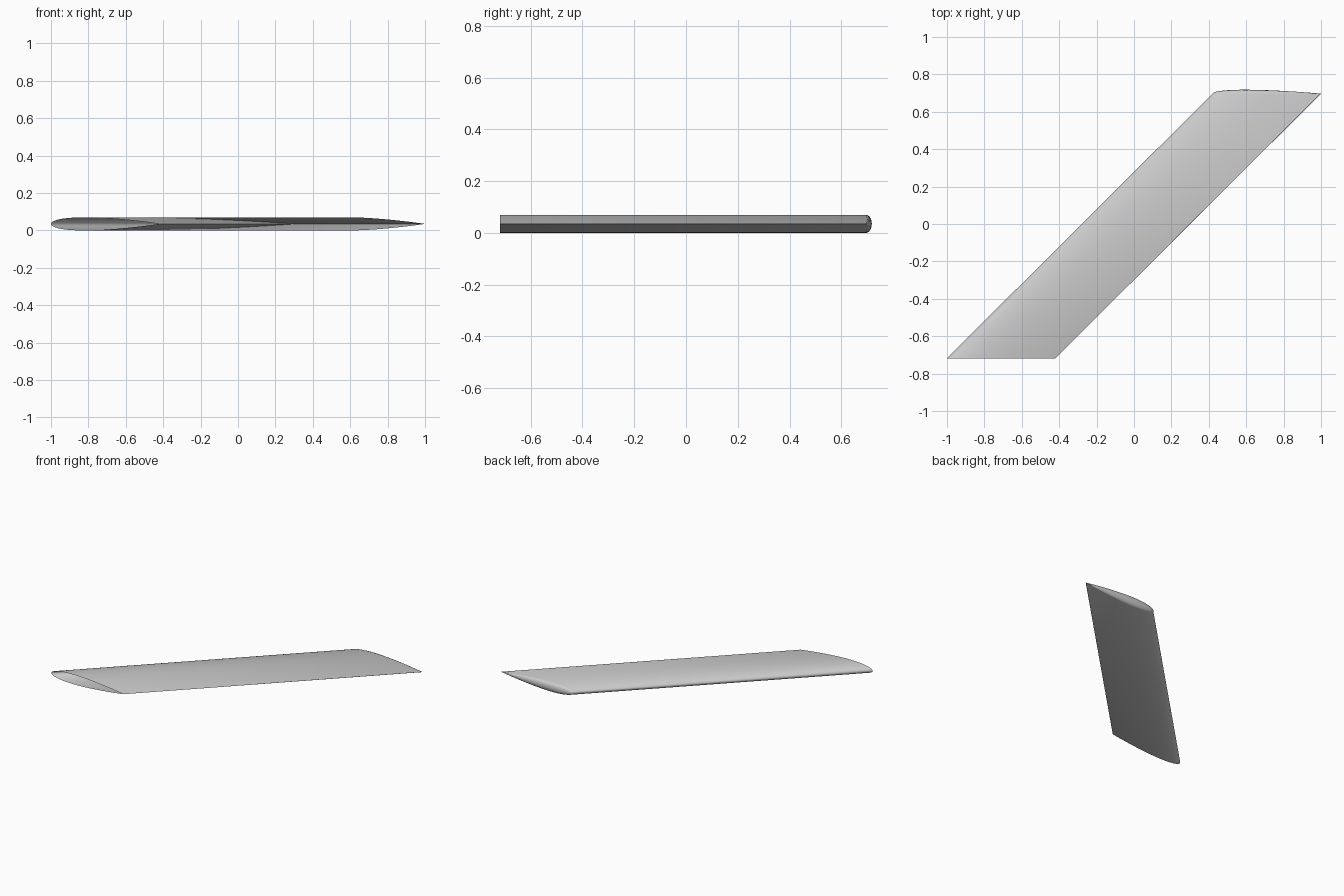
import bpy, bmesh, math

old = bpy.data.objects.get("Cube")
if old:
    bpy.data.objects.remove(old, do_unlink=True)

CHORD, HALF_THICK, MID_Z = 0.58, 0.035, 0.035
ROOT_Y, TIP_Y, TIP_BULGE = -0.718, 0.697, 0.021
ROOT_X, TIP_X = -1.0, 0.42
STATIONS, CAP_STEPS = 24, 6

grey = bpy.data.materials.new("wing_grey")
grey.use_nodes = True
grey.diffuse_color = (0.6, 0.6, 0.6, 1)
grey.node_tree.nodes["Principled BSDF"].inputs["Base Color"].default_value = (0.6, 0.6, 0.6, 1)


def half_height(u):
    """Symmetric aerofoil half thickness at chord fraction u."""
    shape = 0.2969 * math.sqrt(u) - 0.126 * u - 0.3516 * u**2 + 0.2843 * u**3 - 0.1036 * u**4
    return max(0.0, shape) * HALF_THICK / 0.1


# Chord stations, bunched towards the leading and trailing edges
chord = [(1 - math.cos(math.pi * i / STATIONS)) / 2 for i in range(STATIONS + 1)]
bm = bmesh.new()


def chord_line(x, y, angle):
    """Row of points along the chord, turned about the chord line by angle."""
    row = []
    for u in chord:
        h = half_height(u)
        bulge = TIP_BULGE * h / HALF_THICK * math.sin(angle)
        row.append(bm.verts.new((x + u * CHORD, y + bulge, MID_Z + h * math.cos(angle))))
    return row


def skin(a, b):
    for i in range(STATIONS):
        bm.faces.new((a[i], a[i + 1], b[i + 1], b[i]))


# Upper and lower skins, open at the root
cap = [chord_line(TIP_X, TIP_Y, math.pi * k / CAP_STEPS) for k in range(CAP_STEPS + 1)]
skin(chord_line(ROOT_X, ROOT_Y, 0), cap[0])
skin(cap[-1], chord_line(ROOT_X, ROOT_Y, math.pi))

# Rounded tip cap
for a, b in zip(cap, cap[1:]):
    skin(a, b)

bmesh.ops.remove_doubles(bm, verts=bm.verts, dist=0.00002)
bmesh.ops.dissolve_degenerate(bm, edges=bm.edges, dist=0.00001)
bmesh.ops.recalc_face_normals(bm, faces=bm.faces)
# Keep the upper skin facing up
bm.faces.ensure_lookup_table()
top = max(bm.faces, key=lambda f: f.calc_center_median().z)
if top.normal.z < 0:
    bmesh.ops.reverse_faces(bm, faces=bm.faces)

mesh = bpy.data.meshes.new("swept_wing")
bm.to_mesh(mesh)
bm.free()
mesh.materials.append(grey)
wing = bpy.data.objects.new("swept_wing", mesh)
bpy.context.collection.objects.link(wing)

bpy.ops.object.select_all(action='DESELECT')
wing.select_set(True)
bpy.context.view_layer.objects.active = wing
bpy.ops.object.shade_smooth_by_angle(angle=math.radians(35))
